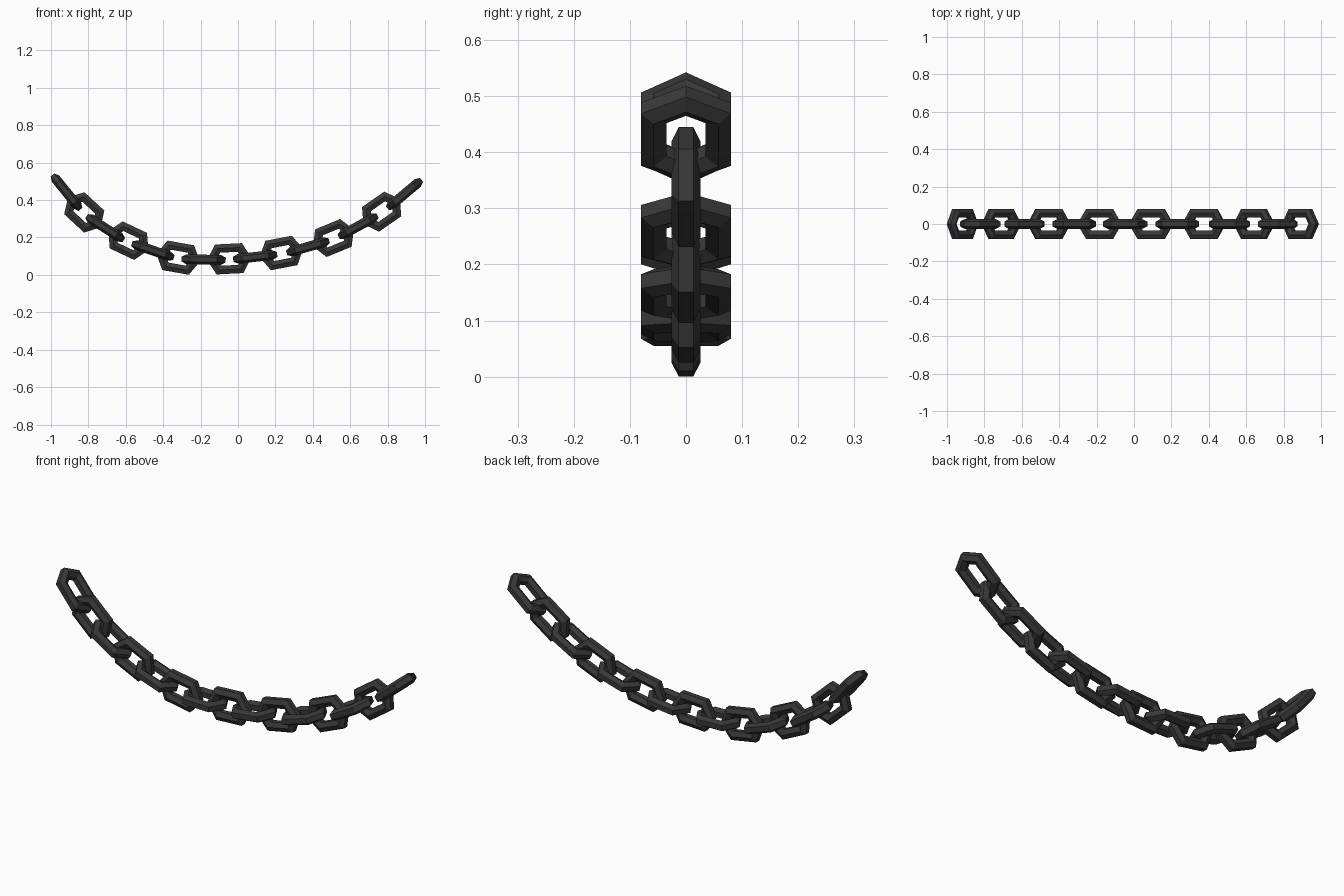
import bpy, bmesh, math
from mathutils import Matrix, Vector

if "Cube" in bpy.data.objects:
    bpy.data.objects.remove(bpy.data.objects["Cube"])

iron = bpy.data.materials.new("dark_iron")
iron.diffuse_color = (0.04, 0.04, 0.04, 1)
iron.use_nodes = True
iron.node_tree.nodes["Principled BSDF"].inputs["Base Color"].default_value = iron.diffuse_color

# link dimensions: hexagonal wire on a stretched hexagonal path
WIRE, RING, STRETCH = 0.026, 0.0664, 0.026

# link centres (x, z) along the sagging curve
centres = [(-0.917, 0.442), (-0.822, 0.334), (-0.71, 0.25), (-0.586, 0.183),
           (-0.455, 0.13), (-0.32, 0.092), (-0.184, 0.082), (-0.047, 0.086),
           (0.092, 0.096), (0.232, 0.117), (0.374, 0.15), (0.51, 0.197),
           (0.642, 0.26), (0.768, 0.338), (0.89, 0.432)]


def link_mesh():
    bm = bmesh.new()
    rings = []
    for i in range(6):
        a = math.radians(60 * i)
        d = Vector((math.cos(a), math.sin(a), 0))
        shift = 0 if abs(d.x) < 0.1 else math.copysign(STRETCH, d.x)
        ring = []
        for j in range(6):
            b = math.radians(30 + 60 * j)
            u, v = WIRE * math.cos(b), WIRE * math.sin(b)
            p = d * (RING + u / math.cos(math.radians(30)))
            ring.append(bm.verts.new((p.x + shift, p.y, v)))
        rings.append(ring)
    for i in range(6):
        r, s = rings[i], rings[(i + 1) % 6]
        for j in range(6):
            k = (j + 1) % 6
            bm.faces.new((r[j], s[j], s[k], r[k]))
    bmesh.ops.recalc_face_normals(bm, faces=bm.faces)
    me = bpy.data.meshes.new("chain_link")
    bm.to_mesh(me)
    bm.free()
    me.materials.append(iron)
    return me


mesh = link_mesh()
last = len(centres) - 1
for i, (x, z) in enumerate(centres):
    # links follow the curve direction and alternate flat / upright
    p, q = centres[max(i - 1, 0)], centres[min(i + 1, last)]
    ang = math.atan2(q[1] - p[1], q[0] - p[0])
    if i == 0:
        ang = math.radians(-51)
    if i == last:
        ang = math.radians(40)
    ob = bpy.data.objects.new(f"chain_link_{i + 1:02d}", mesh)
    bpy.context.collection.objects.link(ob)
    roll = math.pi / 2 if i % 2 else 0
    ob.matrix_world = (Matrix.Translation((x, 0, z)) @ Matrix.Rotation(-ang, 4, 'Y')
                       @ Matrix.Rotation(roll, 4, 'X'))
